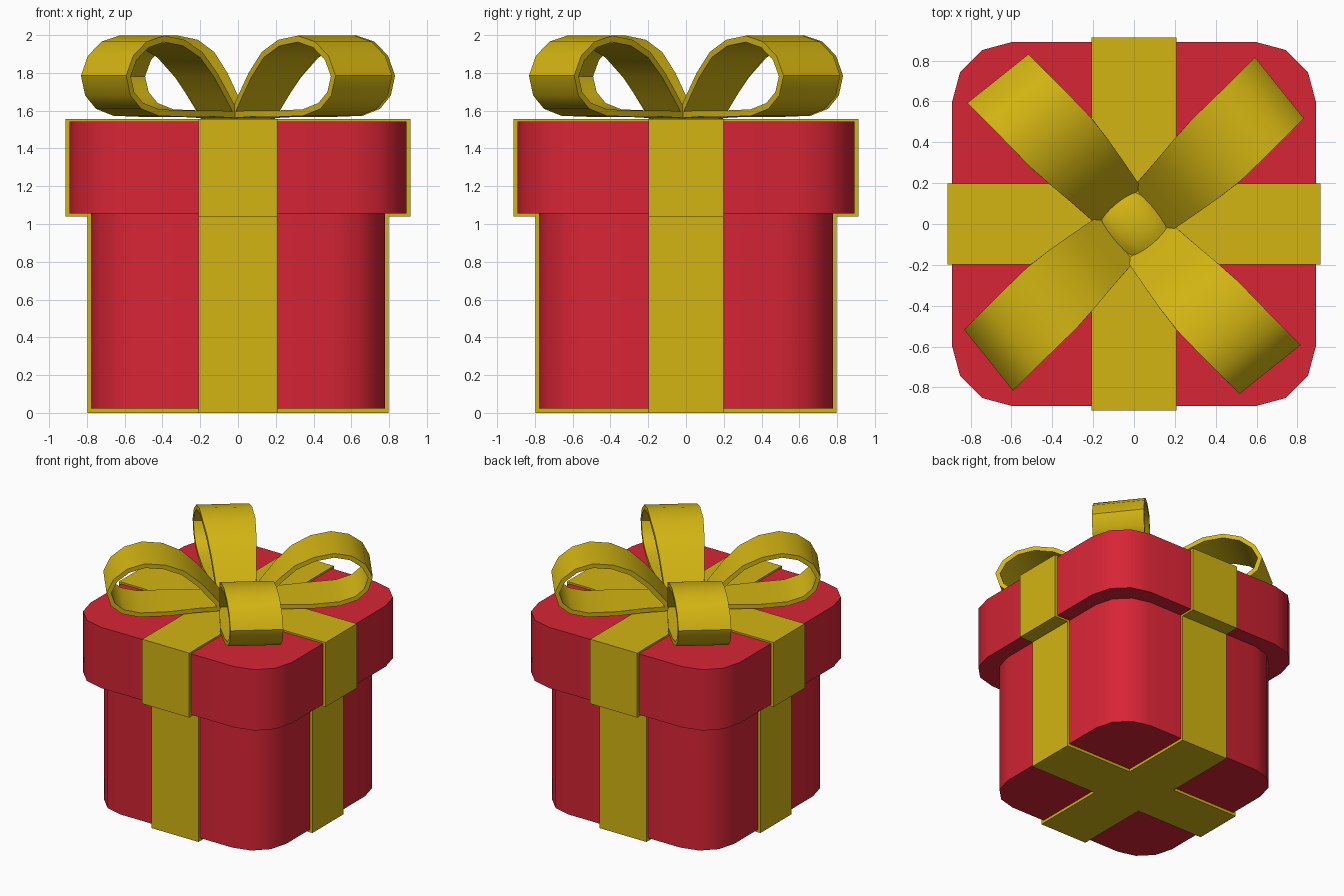
import bpy, bmesh, math
from mathutils import Matrix, Vector

if "Cube" in bpy.data.objects:
    bpy.data.objects.remove(bpy.data.objects["Cube"])


def material(name, rgb):
    m = bpy.data.materials.new(name)
    m.diffuse_color = (*rgb, 1)
    m.use_nodes = True
    m.node_tree.nodes["Principled BSDF"].inputs["Base Color"].default_value = m.diffuse_color
    return m


RED = material("red_card", (0.68, 0.018, 0.036))
GOLD = material("gold_ribbon", (0.65, 0.46, 0.006))


def finish(name, bm, mat, angle=40):
    bmesh.ops.recalc_face_normals(bm, faces=bm.faces)
    me = bpy.data.meshes.new(name)
    bm.to_mesh(me)
    bm.free()
    me.materials.append(mat)
    me.shade_smooth()
    me.set_sharp_from_angle(angle=math.radians(angle))
    ob = bpy.data.objects.new(name, me)
    bpy.context.collection.objects.link(ob)
    return ob


def rounded_box(name, half, radius, z0, z1):
    """Square prism with three-segment rounded corners."""
    bm = bmesh.new()
    verts = []
    for q in range(4):
        mid = math.radians(45 + 90 * q)
        c = (half - radius) * math.sqrt(2)
        for k in range(4):
            a = math.radians(90 * q + 30 * k)
            verts.append(bm.verts.new((c * math.cos(mid) + radius * math.cos(a),
                                       c * math.sin(mid) + radius * math.sin(a), z0)))
    base = bm.faces.new(verts)
    top = bmesh.ops.extrude_face_region(bm, geom=[base], use_keep_orig=True)
    moved = [g for g in top["geom"] if isinstance(g, bmesh.types.BMVert)]
    bmesh.ops.translate(bm, verts=moved, vec=(0, 0, z1 - z0))
    return finish(name, bm, RED)


def sweep(bm, outer, inner, closed):
    """Skin quads along paired left/right edges of a ribbon."""
    rings = [[bm.verts.new(p) for p in (o[0], o[1], i[1], i[0])]
             for o, i in zip(outer, inner)]
    n = len(rings)
    for k in range(n if closed else n - 1):
        a, b = rings[k], rings[(k + 1) % n]
        for j in range(4):
            bm.faces.new((a[j], a[(j + 1) % 4], b[(j + 1) % 4], b[j]))
    if not closed:
        bm.faces.new(rings[0])
        bm.faces.new(rings[-1][::-1])


def wrap_band(name, half_width, turn):
    """Ribbon running right round the box and its lid."""
    def outline(d):
        right = [(0.797 - d, d), (0.797 - d, 1.04 + d),
                 (0.914 - d, 1.04 + d), (0.914 - d, 1.556 - d)]
        return right + [(-x, z) for x, z in reversed(right)]

    def edges(pts):
        return [(Vector((x, -half_width, z)), Vector((x, half_width, z))) for x, z in pts]

    bm = bmesh.new()
    sweep(bm, edges(outline(0)), edges(outline(0.022)), True)
    bmesh.ops.rotate(bm, verts=bm.verts, matrix=Matrix.Rotation(turn, 3, 'Z'))
    return finish(name, bm, GOLD, 30)


# Box and lid
rounded_box("box_body", 0.777, 0.28, 0.024, 1.06)
rounded_box("box_lid", 0.892, 0.30, 1.055, 1.542)

# Crossed ribbons
wrap_band("ribbon_side_to_side", 0.198, 0)
wrap_band("ribbon_front_to_back", 0.208, math.pi / 2)

# Bow loops: (distance from centre, height) along the ribbon
LOOP = [(0.10, 1.575), (0.19, 1.69), (0.28, 1.80), (0.40, 1.91), (0.54, 1.975),
        (0.69, 1.997), (0.82, 1.965), (0.92, 1.89), (0.972, 1.785), (0.94, 1.68),
        (0.86, 1.61), (0.73, 1.573), (0.52, 1.567), (0.30, 1.568), (0.10, 1.56)]
THICK = 0.034


def loop_edges(pts):
    out = []
    for r, z in pts:
        w = 0.14 + 0.052 * min(1, max(0, (r - 0.1) / 0.4))
        shift = 0.08 * max(r, 0) ** 1.5
        out.append((Vector((r, shift - w, z)), Vector((r, shift + w, z))))
    return out


inner = []
for k, (r, z) in enumerate(LOOP):
    a, b = LOOP[max(k - 1, 0)], LOOP[min(k + 1, len(LOOP) - 1)]
    d = Vector((b[0] - a[0], b[1] - a[1])).normalized()
    inner.append((r + THICK * d.y, z - THICK * d.x))

for k, place in enumerate(("back_right", "back_left", "front_left", "front_right")):
    bm = bmesh.new()
    sweep(bm, loop_edges(LOOP), loop_edges(inner), False)
    turn = Matrix.Rotation(math.radians(38.6 + 90 * k), 3, 'Z')
    bmesh.ops.rotate(bm, verts=bm.verts, matrix=turn)
    finish("bow_loop_" + place, bm, GOLD)

# Bow knot: small pillow set diagonally
bm = bmesh.new()
bmesh.ops.create_grid(bm, x_segments=8, y_segments=8, size=1)
for v in bm.verts:
    x, y = v.co.x, v.co.y
    v.co = (0.125 * x * (1.15 - 0.15 * y * y), 0.125 * y * (1.15 - 0.15 * x * x),
            1.56 + 0.08 * math.sqrt(max(0, (1 - x * x * 0.9) * (1 - y * y * 0.6))))
bmesh.ops.rotate(bm, verts=bm.verts, matrix=Matrix.Rotation(math.radians(43), 3, 'Z'))
finish("bow_knot", bm, GOLD)
